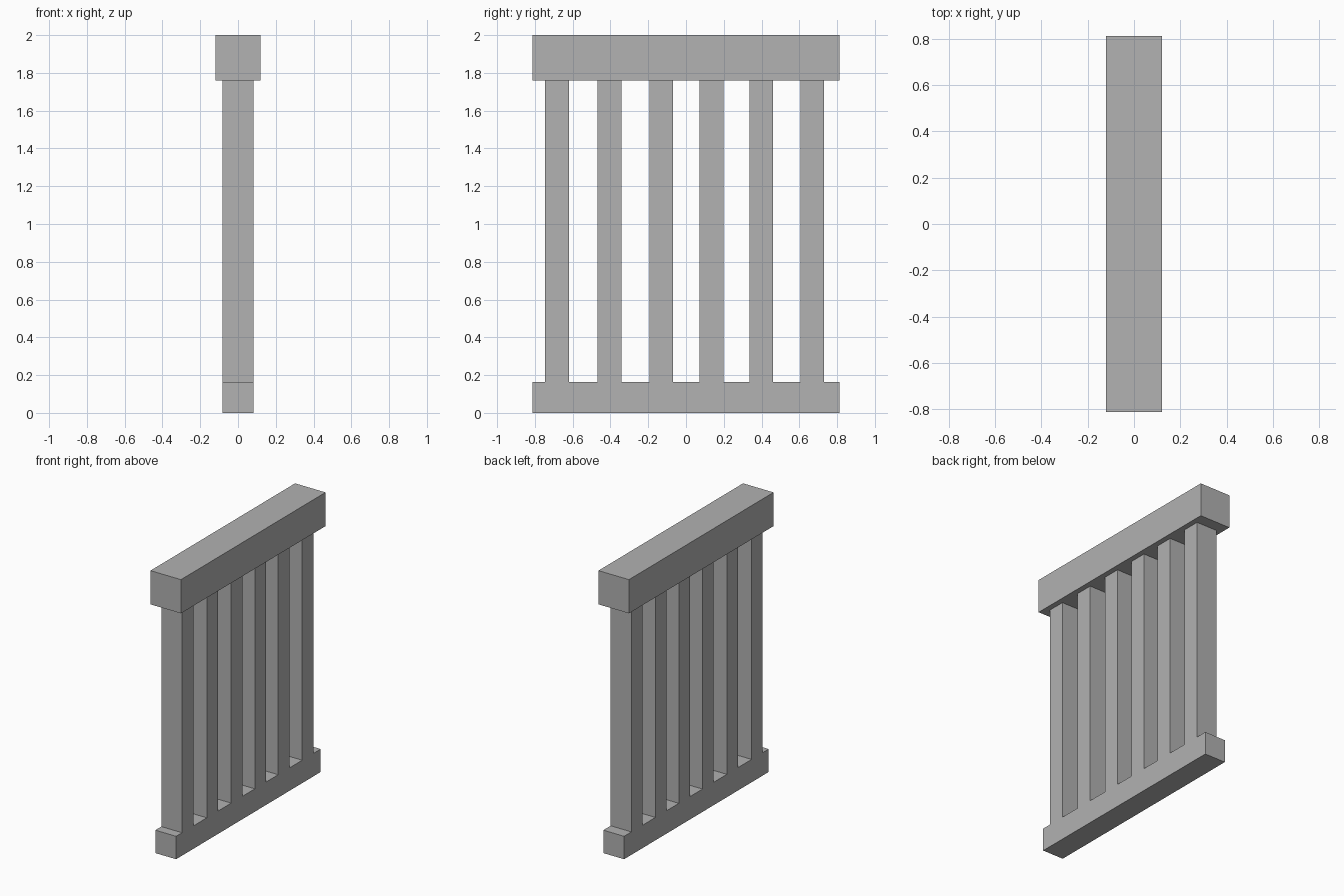
import bpy

cube = bpy.data.objects.get("Cube")
if cube:
    bpy.data.objects.remove(cube, do_unlink=True)

# Single plain grey
grey = bpy.data.materials.new("stone_grey")
grey.use_nodes = True
colour = (0.445, 0.445, 0.445, 1)
grey.diffuse_color = colour
grey.node_tree.nodes["Principled BSDF"].inputs["Base Color"].default_value = colour


def box(name, width, y_min, y_max, z_min, z_max):
    """Box centred on x = 0, spanning the given y and z ranges."""
    bpy.ops.mesh.primitive_cube_add(
        size=1, location=(0, (y_min + y_max) / 2, (z_min + z_max) / 2))
    obj = bpy.context.object
    obj.name = name
    obj.scale = (width, y_max - y_min, z_max - z_min)
    bpy.ops.object.transform_apply(location=False, rotation=False, scale=True)
    obj.data.materials.append(grey)
    return obj


half_length = 0.813
post_width = 0.164
base_top = 0.163
rail_bottom = 1.76

# Horizontal rails
box("bottom_rail", post_width, -half_length, half_length, 0, base_top)
box("top_rail", 0.24, -half_length, half_length, rail_bottom, 2)

# Upright balusters, slightly unevenly spaced
for i, y in enumerate((-0.683, -0.405, -0.131, 0.135, 0.398, 0.668)):
    box(f"baluster_{i + 1}", post_width, y - 0.063, y + 0.063, base_top, rail_bottom)
